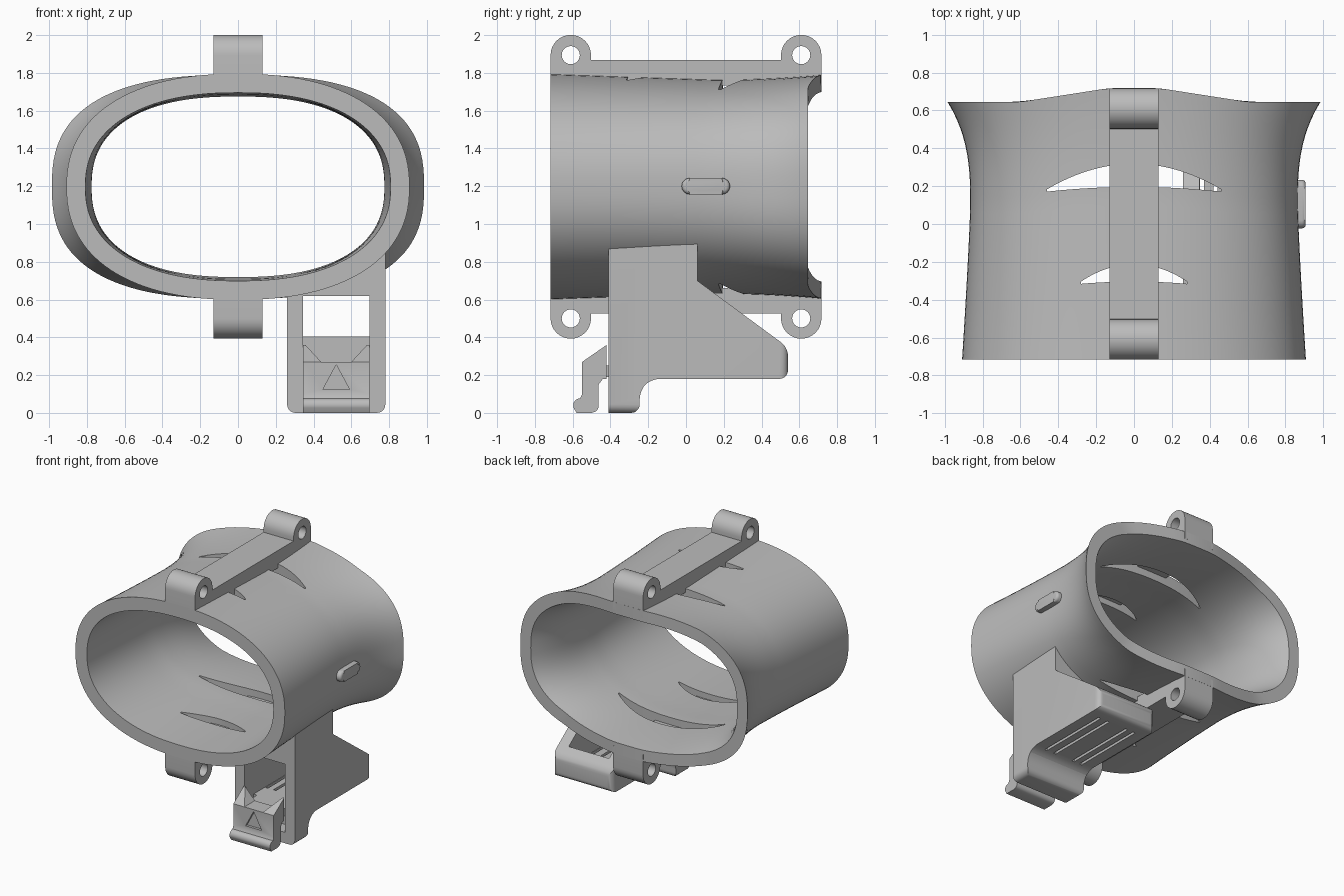
import bpy, bmesh, math
from mathutils import Vector

cube = bpy.data.objects.get("Cube")
if cube:
    bpy.data.objects.remove(cube)

GREY = (0.5, 0.5, 0.5, 1)
mat = bpy.data.materials.new("light grey plastic")
mat.use_nodes = True
mat.diffuse_color = GREY
mat.node_tree.nodes["Principled BSDF"].inputs["Base Color"].default_value = GREY


def finish(name, bm):
    bmesh.ops.recalc_face_normals(bm, faces=bm.faces)
    mesh = bpy.data.meshes.new(name)
    bm.to_mesh(mesh)
    bm.free()
    mesh.materials.append(mat)
    obj = bpy.data.objects.new(name, mesh)
    bpy.context.collection.objects.link(obj)
    return obj


def activate(obj):
    bpy.ops.object.select_all(action='DESELECT')
    obj.select_set(True)
    bpy.context.view_layer.objects.active = obj


def smooth(obj, angle=30):
    activate(obj)
    bpy.ops.object.shade_smooth_by_angle(angle=math.radians(angle))


def cut(obj, cutter, operation='DIFFERENCE'):
    mod = obj.modifiers.new("cut", 'BOOLEAN')
    mod.operation = operation
    mod.solver = 'EXACT'
    mod.object = cutter
    activate(obj)
    bpy.ops.object.modifier_apply(modifier=mod.name)
    bpy.data.objects.remove(cutter)


def prism(name, pts, lo, hi, axis, round_edges=None, radius=0.04):
    """Extrude a 2D outline along x (yz outline), y (xz) or z (xy)."""
    place = {'x': lambda p, d: (d, p[0], p[1]),
             'y': lambda p, d: (p[0], d, p[1]),
             'z': lambda p, d: (p[0], p[1], d)}[axis]
    bm = bmesh.new()
    ends = [[bm.verts.new(place(p, d)) for p in pts] for d in (lo, hi)]
    for end in ends:
        bm.faces.new(end)
    for i in range(len(pts)):
        j = (i + 1) % len(pts)
        bm.faces.new((ends[0][i], ends[0][j], ends[1][j], ends[1][i]))
    if round_edges:
        edges = [e for e in bm.edges if round_edges(e.verts[0].co, e.verts[1].co)]
        bmesh.ops.bevel(bm, geom=edges, offset=radius, segments=5,
                        profile=0.5, affect='EDGES')
    return finish(name, bm)


def box(name, x, y, z):
    return prism(name, [(x[0], y[0]), (x[1], y[0]), (x[1], y[1]), (x[0], y[1])], *z, 'z')


def arc(cx, cy, r, start, end, n=16):
    return [(cx + r * math.cos(math.radians(start + (end - start) * i / n)),
             cy + r * math.sin(math.radians(start + (end - start) * i / n)))
            for i in range(n + 1)]


# Sleeve cross-sections: superellipses that flare toward the back
CENTRE, FRONT, BACK, SIDES, STEPS = 1.197, -0.717, 0.645, 120, 30


def ring(bm, t, inset):
    y = FRONT + t * (BACK - FRONT)
    fore = max(0, (0.1 - y) / 0.815)
    aft = max(0, (y - 0.1) / 0.545)
    wall = inset * (0.1 - 0.01 * min(1, t * 2))
    a = 0.865 + 0.043 * fore ** 1.2 + 0.12 * aft ** 2.8 - wall
    b = 0.568 + 0.03 * fore + 0.025 * aft ** 2 - wall
    power = 2 / (2.3 + 0.3 * t * t)
    verts = []
    for i in range(SIDES):
        ang = 2 * math.pi * i / SIDES
        c, s = math.cos(ang), math.sin(ang)
        x = a * math.copysign(abs(c) ** power, c)
        z = b * math.copysign(abs(s) ** power, s)
        bulge = 0.073 * min(1, max(0, (0.6 - abs(x)) / 0.47))
        verts.append(bm.verts.new((x, y + bulge * t, CENTRE + z)))
    return verts


def loft(name, rings_of, closed):
    bm = bmesh.new()
    rings = rings_of(bm)
    pairs = list(zip(rings, rings[1:]))
    if closed:
        pairs.append((rings[-1], rings[0]))
    else:
        bm.faces.new(rings[0])
        bm.faces.new(rings[-1])
    for r, q in pairs:
        for i in range(SIDES):
            j = (i + 1) % SIDES
            bm.faces.new((r[i], r[j], q[j], q[i]))
    return finish(name, bm)


def shell_rings(bm):
    return ([ring(bm, i / STEPS, 0) for i in range(STEPS + 1)]
            + [ring(bm, i / STEPS, 1) for i in range(STEPS, -1, -1)])


sleeve = loft("sleeve", shell_rings, True)

# Crescent vents through the top and bottom of the sleeve
for half, base, rise, sag in ((0.46, 0.175, 0.135, 0.025), (0.28, -0.312, 0.092, 0.012)):
    us = [i / 12 for i in range(-12, 13)]
    upper = [(u * half, base + 0.008 + rise * (1 - u * u)) for u in us]
    lower = [(u * half, base - 0.004 + sag * (1 - u * u)) for u in reversed(us)]
    cut(sleeve, prism("vent_cutter", upper + lower, 0, 2.5, 'z'))
smooth(sleeve)

# Rails with a pierced lug at each end, above and below
LUG_Y, LUG_Z, LUG_R = 0.61, 0.697, 0.107
for name, sign in (("top_rail", 1), ("bottom_rail", -1)):
    outline = ([(0.717, 0.535)] + arc(LUG_Y, LUG_Z, LUG_R, 0, 180)
               + [(LUG_Y - LUG_R, 0.672), (LUG_R - LUG_Y, 0.672)]
               + arc(-LUG_Y, LUG_Z, LUG_R, 0, 180) + [(-0.717, 0.535)])
    rail = prism(name, [(y, CENTRE + sign * z) for y, z in outline], -0.13, 0.13, 'x')
    for side in (-1, 1):
        hole = arc(side * LUG_Y, CENTRE + sign * LUG_Z, 0.048, 0, 345, 23)
        cut(rail, prism("hole_cutter", hole, -0.5, 0.5, 'x'))
    smooth(rail)

# Rounded locating pin on the left side
pin_outline = arc(0.19, 1.2, 0.043, -90, 90) + arc(0.02, 1.2, 0.043, 90, 270)
pin = prism("side_pin", pin_outline, 0.82, 0.907, 'x',
            lambda p, q: min(p.x, q.x) > 0.9, 0.02)
smooth(pin)

# Holder housing hanging below the sleeve
L, R, IL, IR = 0.26, 0.78, 0.345, 0.695
side = [(-0.41, 0), (-0.245, 0), (-0.245, 0.12), (-0.185, 0.18), (0.54, 0.18),
        (0.54, 0.35), (0.06, 0.7), (0.06, 1), (-0.41, 1)]


def low_edge(p, q):
    bottom = p.z < 0.19 and q.z < 0.19 and max(p.y, q.y) > -0.4
    back = p.y > 0.5 and q.y > 0.5
    under = p.z < 0.01 and q.z < 0.01 and abs(p.x - q.x) < 0.01
    return under or back or (bottom and abs(p.x - q.x) > 0.1)


housing = prism("holder_housing", side, L, R, 'x', low_edge, 0.045)
cut(housing, box("bay_cutter", (IL, IR), (-0.6, 0.46), (0.25, 0.62)))
cut(housing, box("mouth_cutter", (IL, IR), (-0.6, -0.3), (0.085, 0.4)))
for x in (IL + 0.015, 0.43, 0.6, IR - 0.015):
    cut(housing, box("slit_cutter", (x - 0.011, x + 0.011), (-0.16, 0.43), (0.1, 0.3)))


# Trim the housing to the outside of the sleeve wall
def core_rings(bm):
    return [ring(bm, i / STEPS, 0.4) for i in range(STEPS + 1)]


cut(housing, loft("sleeve_core_cutter", core_rings, False))
smooth(housing)

# Spring latch: lipped body, arm, and two pointed horns
latch_side = (arc(-0.56, 0.04, 0.037, 90, 200, 8)
              + [(-0.58, 0.0), (-0.5, 0.0)] + arc(-0.495, 0.035, 0.032, -80, 0, 6)
              + [(-0.463, 0.15), (-0.44, 0.18), (-0.42, 0.18),
                 (-0.42, 0.27), (-0.55, 0.27), (-0.55, 0.1)])
latch = prism("latch", latch_side, IL, IR, 'x')
arrow = [(0.45, 0.125), (0.59, 0.125), (0.52, 0.255)]
cut(latch, prism("arrow_cutter", arrow, -0.7, -0.53, 'y'))
smooth(latch)
box("latch_arm", (IL + 0.03, IR - 0.03), (-0.43, -0.2), (0.19, 0.25))

for name, edge, d in (("latch_horn_right", IL, 1), ("latch_horn_left", IR, -1)):
    bm = bmesh.new()
    for dx, y, z in ((0, -0.55, 0.27), (0.095, -0.55, 0.27), (0, -0.42, 0.27),
                     (0.095, -0.42, 0.27), (0, -0.42, 0.36), (0.012, -0.42, 0.36)):
        bm.verts.new(Vector((edge + d * dx, y, z)))
    bmesh.ops.convex_hull(bm, input=bm.verts)
    finish(name, bm)
